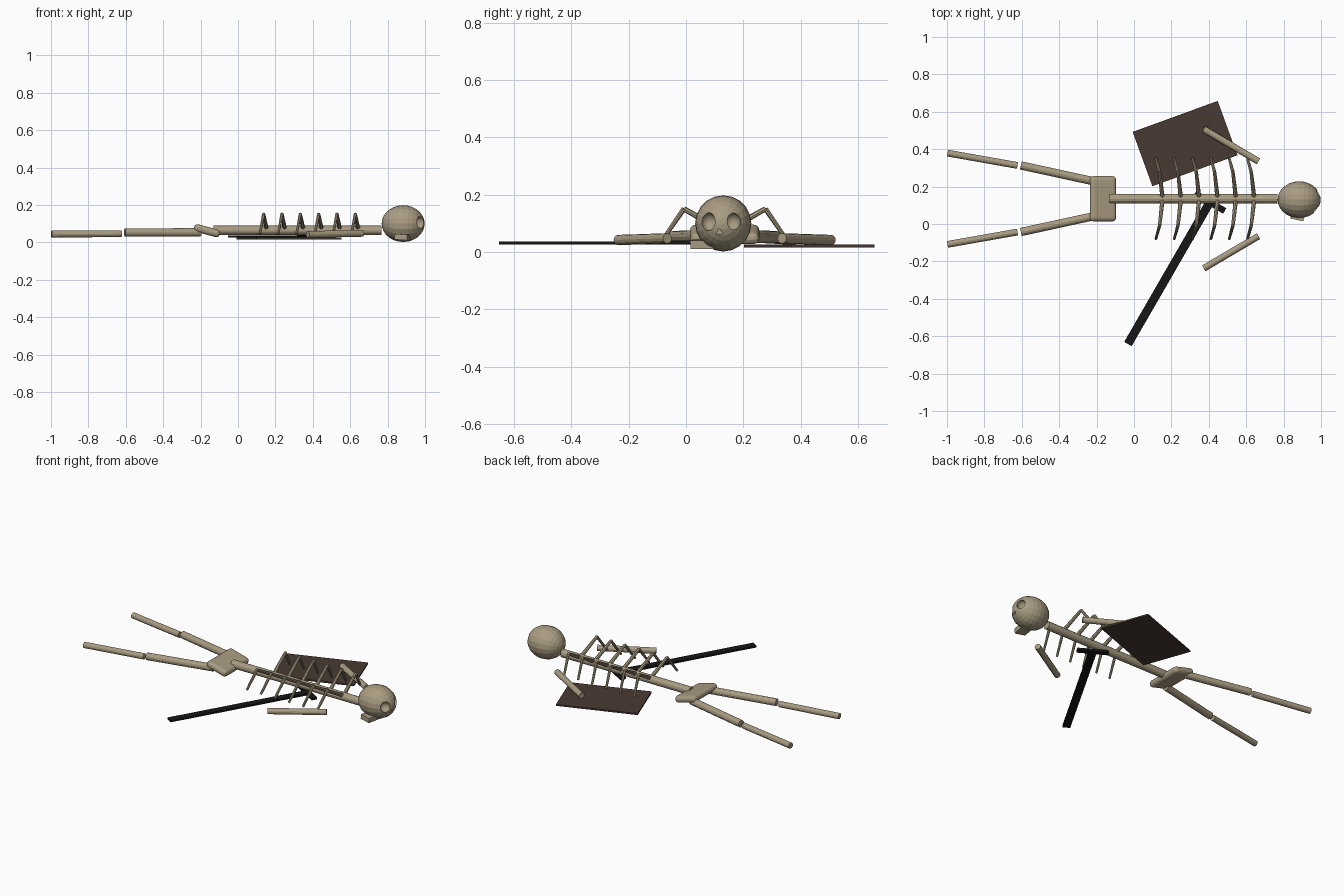
import bpy
import math
from mathutils import Vector, Euler

cube = bpy.data.objects.get("Cube")
if cube:
    bpy.data.objects.remove(cube, do_unlink=True)

MID = 0.135  # centre line of the body along y


def material(name, rgb):
    m = bpy.data.materials.new(name)
    m.use_nodes = True
    m.diffuse_color = (*rgb, 1)
    m.node_tree.nodes["Principled BSDF"].inputs["Base Color"].default_value = (*rgb, 1)
    return m


BONE = material("old bone", (0.40, 0.335, 0.225))
WOOD = material("dark wood", (0.066, 0.042, 0.033))
IRON = material("black iron", (0.008, 0.008, 0.008))


def finish(name, mat):
    ob = bpy.context.object
    ob.name = ob.data.name = name
    ob.data.materials.clear()
    ob.data.materials.append(mat)
    return ob


def rod(name, a, b, r1, r2=None, sides=12, mat=BONE):
    """Straight, optionally tapered rod from a to b."""
    a, b = Vector(a), Vector(b)
    d = b - a
    bpy.ops.mesh.primitive_cone_add(
        vertices=sides, radius1=r1, radius2=r1 if r2 is None else r2, depth=d.length,
        location=(a + b) / 2, rotation=d.to_track_quat('Z', 'Y').to_euler())
    return finish(name, mat)


def box(name, loc, size, mat, rot=(0, 0, 0), bevel=0):
    bpy.ops.mesh.primitive_cube_add(size=1, location=loc,
                                    rotation=[math.radians(r) for r in rot])
    ob = finish(name, mat)
    ob.scale = size
    bpy.ops.object.transform_apply(location=False, rotation=False, scale=True)
    if bevel:
        mod = ob.modifiers.new("bevel", 'BEVEL')
        mod.width, mod.segments = bevel, 3
    return ob


def ball(name, loc, scale, segments, rings):
    bpy.ops.mesh.primitive_uv_sphere_add(segments=segments, ring_count=rings, radius=1,
                                         location=loc, rotation=(0, math.pi / 2, 0))
    ob = finish(name, BONE)
    ob.scale = scale
    bpy.ops.object.transform_apply(location=False, rotation=False, scale=True)
    return ob


# Skull with hollow eye sockets and nose
skull = ball("skull", (0.883, 0.13, 0.1), (0.098, 0.098, 0.115), 20, 14)
cutters = [ball("socket_cutter", (0.972, y, 0.106), (0.032, 0.028, 0.032), 16, 10)
           for y in (0.08, 0.162)]
cutters.append(rod("nose_cutter", (0.965, 0.117, 0.07), (1.02, 0.117, 0.07), 0.013, sides=3))
for cutter in cutters:
    mod = skull.modifiers.new("cut", 'BOOLEAN')
    mod.object, mod.operation, mod.solver = cutter, 'DIFFERENCE', 'EXACT'
    bpy.context.view_layer.objects.active = skull
    bpy.ops.object.modifier_apply(modifier=mod.name)
    bpy.data.objects.remove(cutter, do_unlink=True)

# Loose jaw, spine and pelvis
box("jaw", (0.88, 0.066, 0.028), (0.068, 0.09, 0.03), BONE, (0, 4, -12))
rod("spine", (-0.13, MID, 0.064), (0.766, MID, 0.064), 0.025)
box("pelvis", (-0.166, MID, 0.062), (0.145, 0.242, 0.042), BONE, (0, 15, 0), 0.02)

# Limbs, mirrored across the centre line
for label, s in (("left", 1), ("right", -1)):
    rod(label + "_thigh", (-0.2, MID + s * 0.09, 0.054), (-0.605, MID + s * 0.178, 0.052), 0.022)
    rod(label + "_shin", (-0.623, MID + s * 0.178, 0.046), (-0.997, MID + s * 0.244, 0.044), 0.018)
    rod(label + "_arm", (0.665, MID + s * 0.2, 0.048), (0.373, MID + s * 0.372, 0.042), 0.018)

# Ribs: each side rises from the spine to a peak, then drops to the tip
for i in range(6):
    x = 0.137 + i * 0.098
    for label, s in (("left", 1), ("right", -1)):
        root = (x + 0.016, MID, 0.07)
        peak = (x, MID + s * 0.142, 0.151)
        tip = (x - 0.02, MID + s * 0.215, 0.045)
        rod(f"{label}_rib_upper_{i + 1}", root, peak, 0.012, 0.009, 8)
        rod(f"{label}_rib_lower_{i + 1}", peak, tip, 0.009, 0.007, 8)

# Board lying beside the body
box("board", (0.273, 0.43, 0.021), (0.484, 0.309, 0.01), WOOD, (0, 0, 20))

# Sword with a crossguard, lying flat under the ribs
turn = Euler((0, 0, math.radians(60)))
along = Vector((1, 0, 0))
along.rotate(turn)
guard = Vector((0.405, 0.116, 0.032))
length = 0.87
box("sword_blade", guard - along * (length / 2 + 0.005), (length, 0.046, 0.011), IRON, (0, 0, 60))
box("sword_guard", guard, (0.034, 0.185, 0.014), IRON, (0, 0, 60))
